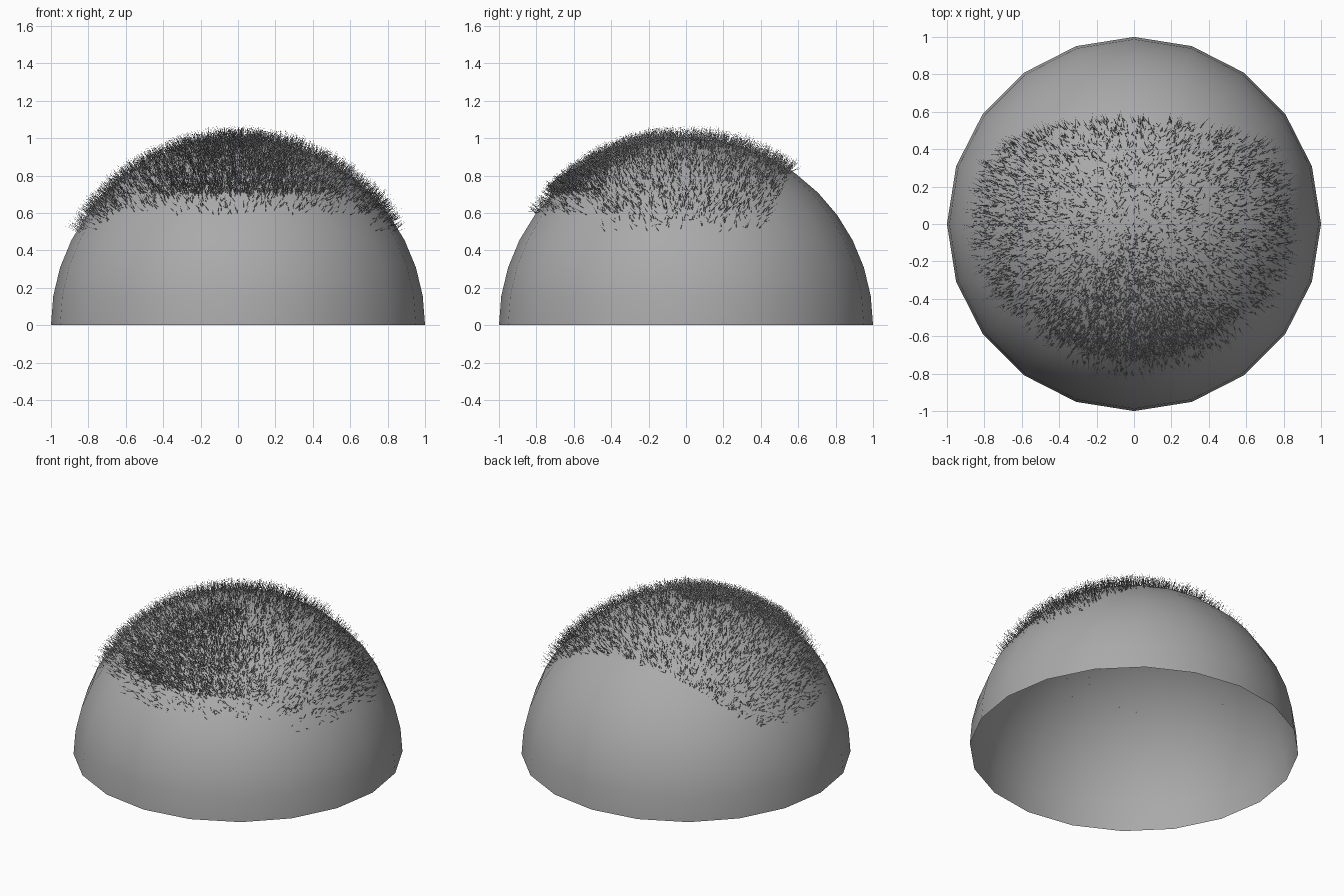
import bpy, bmesh, math, random
from mathutils import Vector
from mathutils.bvhtree import BVHTree

random.seed(4)
if "Cube" in bpy.data.objects:
    bpy.data.objects.remove(bpy.data.objects["Cube"], do_unlink=True)

grey = bpy.data.materials.new("plain grey")
grey.use_nodes = True
grey.diffuse_color = (0.4, 0.4, 0.4, 1)
grey.node_tree.nodes["Principled BSDF"].inputs["Base Color"].default_value = grey.diffuse_color


def make_object(name, bm):
    mesh = bpy.data.meshes.new(name)
    bm.to_mesh(mesh)
    mesh.materials.append(grey)
    obj = bpy.data.objects.new(name, mesh)
    bpy.context.collection.objects.link(obj)


# Scalp: open half sphere
bm = bmesh.new()
bmesh.ops.create_uvsphere(bm, u_segments=20, v_segments=20, radius=1)
bmesh.ops.delete(bm, geom=[v for v in bm.verts if v.co.z < -0.01], context='VERTS')
for f in bm.faces:
    f.smooth = True
make_object("scalp_dome", bm)
surface = BVHTree.FromBMesh(bm)
bm.free()


def density(p):
    """Chance of a hair growing at p: thick at the forehead, thin at the sides and back."""
    if p.y > 0.4 + 0.5 * (p.z - 0.5):
        return 0
    low, full = (0.59, 0.7) if p.y < -0.45 else (0.5, 0.62)
    if p.z < low:
        return 0
    if p.z < full:
        return 0.05 + 0.18 * (p.z - low) / (full - low)
    # Forehead patch fades with the angle away from straight ahead
    angle = abs(math.atan2(p.x, -p.y))
    ahead = min(1, max(0, (1.0 - angle) / 0.6))
    return 0.24 + 0.76 * ahead * min(1, 0.4 - p.y)


def add_strand(bm, root, normal):
    """Thin three-sided spike, leaning a little off the surface normal."""
    lean = Vector([random.gauss(0, 0.25) for _ in range(3)])
    axis = (normal + lean).normalized()
    side = axis.orthogonal().normalized()
    across = axis.cross(side)
    ring = []
    for i in range(3):
        a = i * math.tau / 3
        ring.append(bm.verts.new(root + 0.0016 * (math.cos(a) * side + math.sin(a) * across)))
    tip = bm.verts.new(root + axis * random.uniform(0.055, 0.085))
    for i in range(3):
        bm.faces.new((ring[i], ring[(i + 1) % 3], tip))


# Hair: strands scattered evenly over the sphere, thinned by density
bm = bmesh.new()
for _ in range(56000):
    z, a = random.random(), random.uniform(0, math.tau)
    r = math.sqrt(1 - z * z)
    normal = Vector((r * math.cos(a), r * math.sin(a), z))
    if random.random() < density(normal):
        root = surface.ray_cast(Vector(), normal)[0]
        if root:
            add_strand(bm, root + 0.0005 * normal, normal)
make_object("hair", bm)
bm.free()
